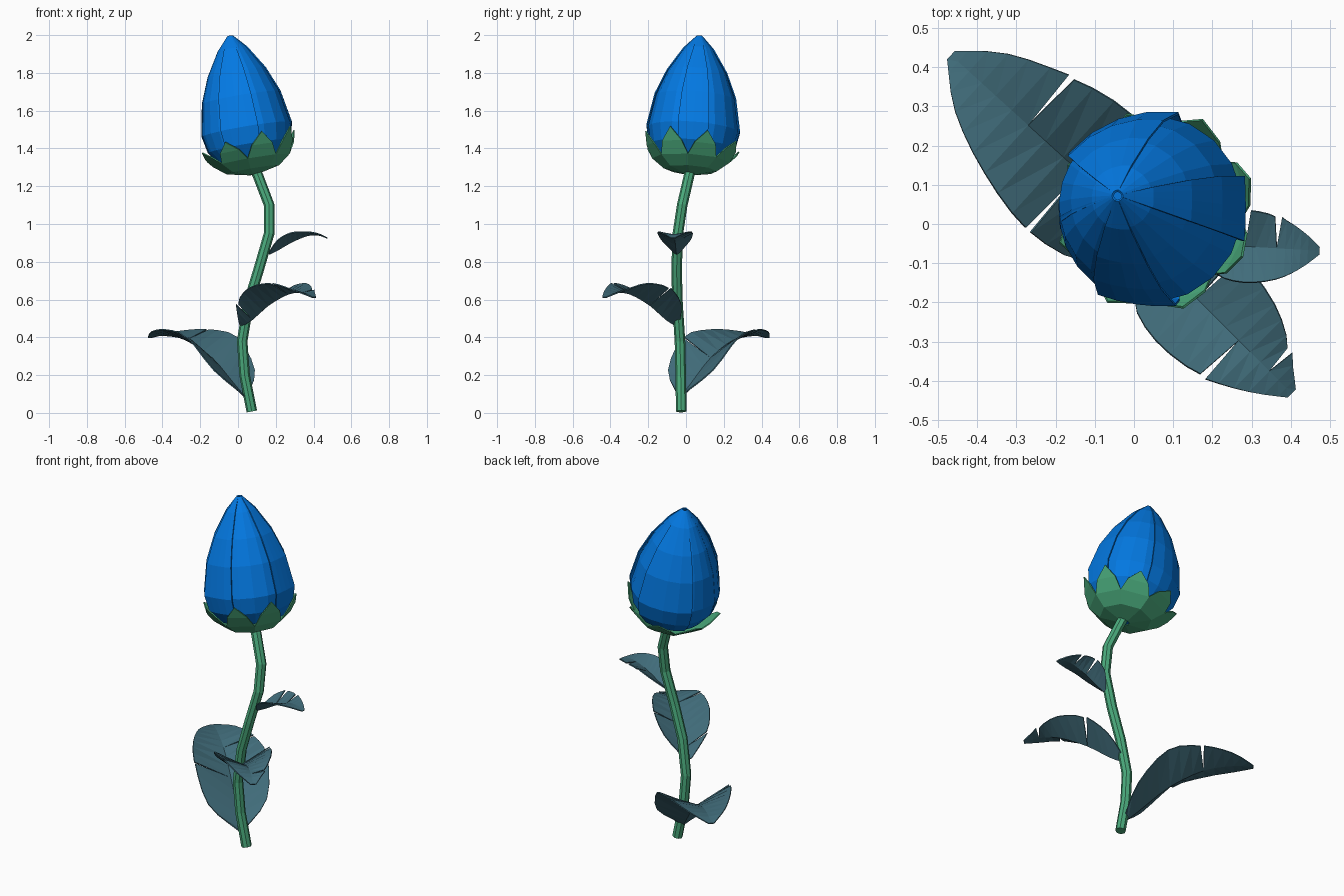
import bpy, bmesh, math
from mathutils import Vector, Matrix

if "Cube" in bpy.data.objects:
    bpy.data.objects.remove(bpy.data.objects["Cube"])


def material(name, rgb):
    m = bpy.data.materials.new(name)
    m.diffuse_color = (*rgb, 1)
    m.use_nodes = True
    m.node_tree.nodes["Principled BSDF"].inputs["Base Color"].default_value = m.diffuse_color
    return m


BLUE = material("petal blue", (0.001, 0.19, 0.76))
GREEN = material("stem green", (0.068, 0.40, 0.20))
TEAL = material("leaf teal", (0.052, 0.15, 0.195))


def make(name, bm, mat, thickness=0):
    bmesh.ops.remove_doubles(bm, verts=bm.verts, dist=0.0005)
    bmesh.ops.recalc_face_normals(bm, faces=bm.faces)
    mesh = bpy.data.meshes.new(name)
    bm.to_mesh(mesh)
    bm.free()
    mesh.materials.append(mat)
    ob = bpy.data.objects.new(name, mesh)
    bpy.context.collection.objects.link(ob)
    if thickness:
        mod = ob.modifiers.new("thickness", 'SOLIDIFY')
        mod.thickness = thickness
        mod.offset = 0
    return ob


def face(bm, pts):
    bm.faces.new([bm.verts.new(p) for p in pts])


def refine(rows, n):
    """Catmull-Rom subdivision of a list of tuples."""
    out = []
    for i in range(len(rows) - 1):
        p0, p1, p2, p3 = (rows[max(i - 1, 0)], rows[i], rows[i + 1],
                          rows[min(i + 2, len(rows) - 1)])
        for k in range(n):
            t = k / n
            out.append(tuple(
                b + 0.5 * t * (c - a + t * (2 * a - 5 * b + 4 * c - d + t * (3 * (b - c) + d - a)))
                for a, b, c, d in zip(p0, p1, p2, p3)))
    return out + [rows[-1]]


# Stem: an eight-sided tube along a bent path
path = [Vector(p) for p in (
    (0.073, -0.025, 0.008), (0.035, -0.028, 0.2), (0.022, -0.032, 0.38),
    (0.055, -0.045, 0.58), (0.11, -0.05, 0.76), (0.165, -0.043, 0.95),
    (0.165, -0.02, 1.1), (0.108, 0.015, 1.25), (0.085, 0.025, 1.30))]
bm = bmesh.new()
rings = []
for i, p in enumerate(path):
    t = path[min(i + 1, len(path) - 1)] - path[max(i - 1, 0)]
    q = Vector((0, 0, 1)).rotation_difference(t)
    rings.append([bm.verts.new(p + q @ Vector((0.028 * math.cos(k * math.tau / 8),
                                               0.028 * math.sin(k * math.tau / 8), 0)))
                  for k in range(8)])
for a, b in zip(rings, rings[1:]):
    for k in range(8):
        bm.faces.new((a[k], a[(k + 1) % 8], b[(k + 1) % 8], b[k]))
bm.faces.new(rings[0])
bm.faces.new(rings[-1])
make("stem", bm, GREEN)

# Tilted frame shared by the bud and its sepals
AXIS = Vector((-0.125, 0.05, 0.73))
FRAME = (Matrix.Translation((0.083, 0.022, 1.265))
         @ Vector((0, 0, 1)).rotation_difference(AXIS).to_matrix().to_4x4())


def polar(r, deg, t):
    a = math.radians(deg)
    return FRAME @ Vector((r * math.cos(a), r * math.sin(a), t))


# Bud: inner petals closed by slightly larger outer ones
PROFILE = [(0.05, 0.05), (0.17, 0.08), (0.222, 0.15), (0.241, 0.24),
           (0.210, 0.41), (0.155, 0.545), (0.078, 0.67), (0.012, 0.742)]


def petal(name, a0, a1, f, flare, cols=4):
    bm = bmesh.new()
    for (r0, t0), (r1, t1) in zip(PROFILE, PROFILE[1:]):
        for c in range(cols):
            u, v = a0 + (a1 - a0) * c / cols, a0 + (a1 - a0) * (c + 1) / cols
            # petal rims flare outward a little
            fu = f + flare * (2 * c / cols - 1) ** 2
            fv = f + flare * (2 * (c + 1) / cols - 1) ** 2
            face(bm, (polar(r0 * fu, u, t0), polar(r0 * fv, v, t0),
                      polar(r1 * fv, v, t1), polar(r1 * fu, u, t1)))
    make(name, bm, BLUE, 0.006)


for i, (a, b) in enumerate([(10, 84), (-85, -10), (-172, -112), (136, 192)]):
    petal(f"inner_petal_{i + 1}", a, b, 0.98, 0)
for i, (a, b) in enumerate([(74, 146), (-19, 19), (-122, -75)]):
    petal(f"outer_petal_{i + 1}", a, b, 1.01, 0.045)

# Calyx: faceted cup with eight pointed sepals, splayed lower on one side
bm = bmesh.new()
for k in range(8):
    a, m, b = k * 45 - 5, k * 45 + 17.5, k * 45 + 40
    cup = [(0.025, 0.0), (0.14, 0.025), (0.205, 0.075)]
    for (r0, t0), (r1, t1) in zip(cup, cup[1:]):
        face(bm, (polar(r0, a, t0), polar(r0, b, t0), polar(r1, b, t1), polar(r1, a, t1)))
    up = math.cos(math.radians(m + 30))
    ts, tt = 0.125 + 0.015 * up, 0.175 + 0.035 * up
    s0, s1 = polar(0.238, m - 14, ts), polar(0.238, m + 14, ts)
    face(bm, (polar(0.205, a, 0.075), polar(0.205, b, 0.075), s1, s0))
    face(bm, (s0, s1, polar(0.262, m, tt)))
make("calyx", bm, GREEN, 0.006)

FINE = 3


# Leaves: folded blades with torn slits
# rows: distance from stem, midrib height, half width, rim lift
def leaf(name, base, direction, rows, slits):
    d = Vector((*direction, 0)).normalized()
    p = Vector((-d.y, d.x, 0))
    o = Vector((*base, 0))
    rows = refine(rows, FINE)
    bm = bmesh.new()
    for side in (-1, 1):
        def rim(i, other):
            s, z, w, lift = rows[i]
            torn = i % FINE == 0 and (i // FINE, side) in slits
            shift = 0.009 * (1 if other > i else -1) if torn else 0
            return o + d * (s + shift) + p * side * w + Vector((0, 0, z + lift))
        for i in range(len(rows) - 1):
            mids = [o + d * rows[j][0] + Vector((0, 0, rows[j][1])) for j in (i, i + 1)]
            r0, r1 = rim(i, i + 1), rim(i + 1, i)
            face(bm, (mids[0], mids[1], r1))
            face(bm, (mids[0], r1, r0))
    make(name, bm, TEAL, 0.006)


leaf("large_leaf", (0.04, -0.03), (-0.74, 0.673),
     [(0, 0.08, 0.02, 0.02), (0.08, 0.15, 0.16, 0.075), (0.24, 0.29, 0.198, 0.11),
      (0.42, 0.385, 0.165, 0.055), (0.58, 0.41, 0.1, 0.02), (0.685, 0.4, 0.015, 0)],
     {(3, -1), (2, 1)})
leaf("middle_leaf", (0.02, -0.05), (0.71, -0.71),
     [(0, 0.46, 0.02, 0.01), (0.08, 0.495, 0.115, 0.08), (0.2, 0.57, 0.15, 0.09),
      (0.35, 0.63, 0.13, 0.055), (0.46, 0.635, 0.075, 0.015), (0.54, 0.612, 0.015, 0)],
     {(2, 1), (3, -1), (4, 1), (1, -1)})
leaf("small_leaf", (0.165, -0.05), (1, -0.06),
     [(0, 0.84, 0.015, 0.01), (0.05, 0.865, 0.075, 0.05), (0.12, 0.905, 0.092, 0.048),
      (0.2, 0.938, 0.08, 0.02), (0.26, 0.942, 0.05, 0.005), (0.308, 0.925, 0.01, 0)],
     {(2, 1), (3, 1)})
